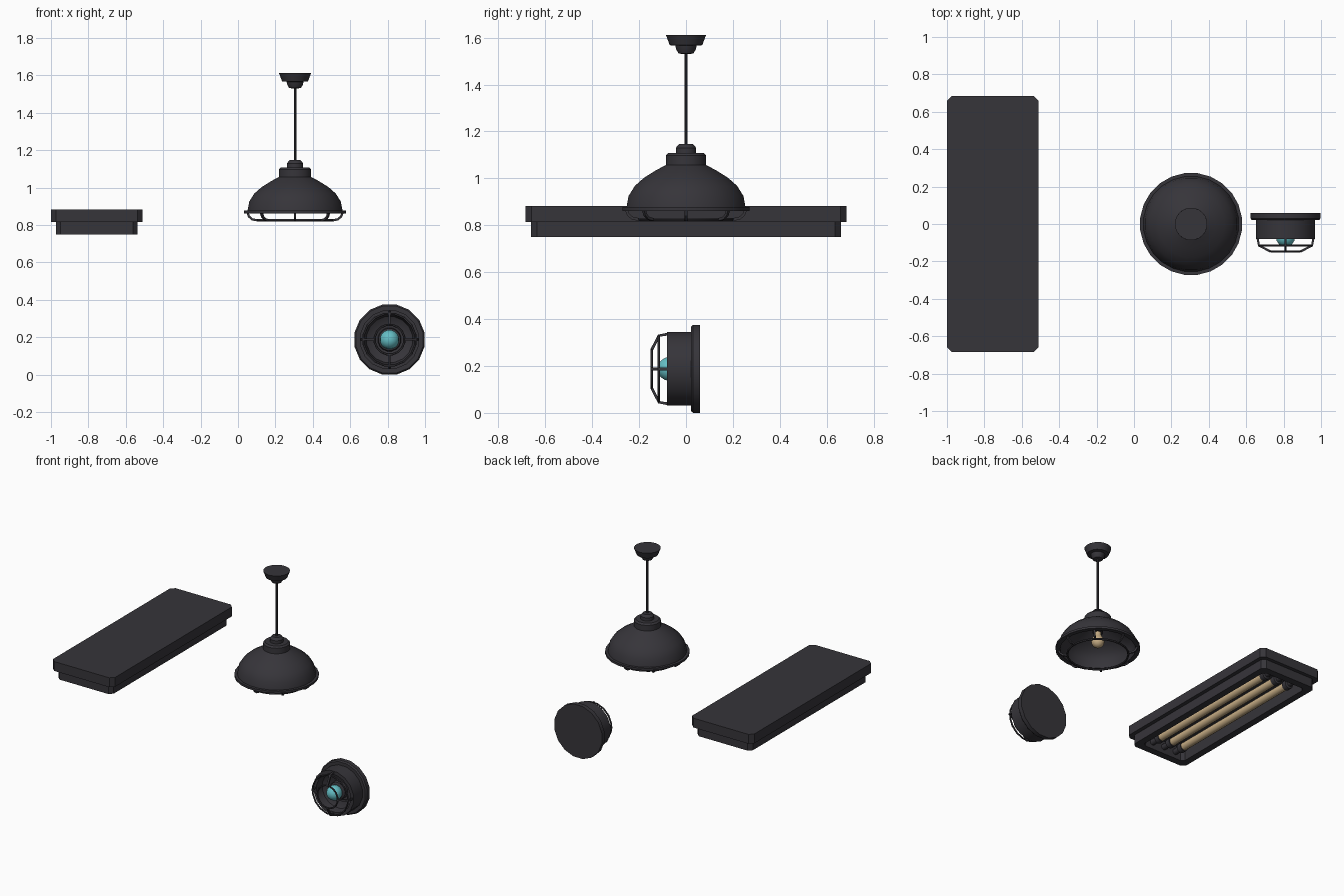
import bpy, bmesh, math
from mathutils import Matrix, Vector

if "Cube" in bpy.data.objects:
    bpy.data.objects.remove(bpy.data.objects["Cube"])


def material(name, rgb):
    m = bpy.data.materials.new(name)
    m.diffuse_color = (*rgb, 1)
    m.use_nodes = True
    m.node_tree.nodes["Principled BSDF"].inputs["Base Color"].default_value = m.diffuse_color
    return m


DARK = material("charcoal metal", (0.037, 0.035, 0.042))
TAN = material("warm bulb", (0.56, 0.41, 0.23))
CYAN = material("cyan bulb", (0.13, 0.52, 0.56))


def finish(name, bm, mat, smooth=35):
    bmesh.ops.remove_doubles(bm, verts=bm.verts, dist=1e-5)
    bmesh.ops.recalc_face_normals(bm, faces=bm.faces)
    me = bpy.data.meshes.new(name)
    bm.to_mesh(me)
    bm.free()
    me.materials.append(mat)
    ob = bpy.data.objects.new(name, me)
    bpy.context.collection.objects.link(ob)
    if smooth:
        bpy.ops.object.select_all(action='DESELECT')
        ob.select_set(True)
        bpy.context.view_layer.objects.active = ob
        bpy.ops.object.shade_smooth_by_angle(angle=math.radians(smooth))
    return ob


def skin_loops(bm, loops, closed=False):
    """Join successive vertex loops with quads."""
    pairs = list(zip(loops, loops[1:])) + ([(loops[-1], loops[0])] if closed else [])
    for a, b in pairs:
        for i in range(len(a)):
            j = (i + 1) % len(a)
            bm.faces.new((a[i], a[j], b[j], b[i]))


def lathe(name, profile, n, frame, mat=DARK, closed=False):
    """Revolve (radius, height) points about the local z axis of frame."""
    bm = bmesh.new()
    loops = []
    for r, z in profile:
        loops.append([bm.verts.new(frame @ Vector((r * math.cos(t), r * math.sin(t), z)))
                      for t in ((i + 0.5) * math.tau / n for i in range(n))])
    skin_loops(bm, loops, closed)
    return finish(name, bm, mat)


def ring(name, radius, z, thick, n, frame):
    prof = [(radius + thick * math.cos(a * math.tau / 6),
             z + thick * math.sin(a * math.tau / 6)) for a in range(6)]
    return lathe(name, prof, n, frame, closed=True)


def bars(name, path, thick, count, frame):
    """Square wires following a (radius, height) path, repeated around the axis."""
    bm = bmesh.new()
    for k in range(count):
        m = frame @ Matrix.Rotation(k * math.tau / count, 4, 'Z')
        loops = []
        for i, (r, z) in enumerate(path):
            p, q = path[max(i - 1, 0)], path[min(i + 1, len(path) - 1)]
            d = Vector((q[0] - p[0], q[1] - p[1])).normalized() * thick
            loops.append([bm.verts.new(m @ Vector((r - d.y * s, thick * t, z + d.x * s)))
                          for s, t in ((-1, -1), (1, -1), (1, 1), (-1, 1))])
        skin_loops(bm, loops)
        bm.faces.new(loops[0])
        bm.faces.new(loops[-1])
    return finish(name, bm, DARK, 0)


def ball(r, z, steps=8):
    return [(r * math.sin(math.pi * i / steps), z - r * math.cos(math.pi * i / steps))
            for i in range(steps + 1)]


# --- Ceiling panel: stepped chamfered housing with a recessed underside
PX = -0.755
bm = bmesh.new()
loops = []
for hx, hy, c, z in [(0.245, 0.685, 0.027, 0.882), (0.245, 0.685, 0.027, 0.815),
                     (0.218, 0.66, 0.025, 0.815), (0.218, 0.66, 0.025, 0.75),
                     (0.17, 0.61, 0.022, 0.75), (0.16, 0.60, 0.022, 0.835)]:
    pts = [(hx, hy - c), (hx - c, hy), (c - hx, hy), (-hx, hy - c),
           (-hx, c - hy), (c - hx, -hy), (hx - c, -hy), (hx, c - hy)]
    loops.append([bm.verts.new((PX + x, y, z)) for x, y in pts])
skin_loops(bm, loops)
bm.faces.new(loops[0])
bm.faces.new(loops[-1])
finish("panel_housing", bm, DARK, 0)

# Three tubes with end sockets
for i in (-1, 0, 1):
    f = Matrix.Translation((PX + 0.095 * i, 0, 0.79)) @ Matrix.Rotation(math.pi / 2, 4, 'X')
    lathe("panel_tube", [(0, -0.53), (0.026, -0.53), (0.026, 0.53), (0, 0.53)], 12, f, TAN)
    for s in (-1, 1):
        lathe("tube_socket", [(0, s * 0.51), (0.032, s * 0.51), (0.032, s * 0.545),
                              (0.02, s * 0.55), (0.02, s * 0.6), (0, s * 0.6)], 12, f)

# --- Pendant lamp
P = Matrix.Translation((0.305, 0, 0))
lathe("pendant_canopy", [(0, 1.612), (0.087, 1.612), (0.07, 1.568), (0.046, 1.566),
                         (0.042, 1.55), (0.032, 1.532), (0, 1.53)], 20, P)
lathe("pendant_rod", [(0, 1.13), (0.0075, 1.13), (0.0075, 1.54), (0, 1.54)], 8, P)
lathe("pendant_cap", [(0, 1.147), (0.03, 1.147), (0.044, 1.13), (0.044, 1.1), (0, 1.1)], 20, P)
lathe("pendant_shade", [(0, 1.108), (0.076, 1.108), (0.087, 1.097), (0.087, 1.057),
                        (0.13, 1.034), (0.18, 1.003), (0.22, 0.968), (0.247, 0.925),
                        (0.256, 0.877), (0.274, 0.877), (0.274, 0.862), (0.244, 0.862),
                        (0.236, 0.92), (0.21, 0.96), (0.17, 0.99), (0.12, 1.02),
                        (0.075, 1.045), (0.075, 1.09), (0, 1.09)], 24, P)
lathe("pendant_socket", [(0, 1.09), (0.035, 1.09), (0.035, 0.985), (0, 0.985)], 16, P)
lathe("pendant_bulb", ball(0.043, 0.918)[:-2] + [(0.022, 0.968), (0.02, 0.99), (0, 0.99)],
      16, P, TAN)
bars("pendant_cage_bars", [(0.254, 0.866), (0.246, 0.845), (0.228, 0.83), (0.195, 0.824)],
     0.006, 8, P)
ring("pendant_cage_ring", 0.198, 0.825, 0.007, 24, P)

# --- Wall lamp, local z pointing to the front
W = Matrix.Translation((0.81, 0, 0.1875)) @ Matrix.Rotation(math.pi / 2, 4, 'X')
lathe("wall_backplate", [(0, -0.06), (0.191, -0.06), (0.191, -0.03), (0.183, -0.021),
                         (0, -0.021)], 16, W)
lathe("wall_housing", [(0, -0.03), (0.16, -0.03), (0.16, 0.08), (0.135, 0.08),
                       (0.125, 0.03), (0.09, 0.01), (0, 0.01)], 16, W)
lathe("wall_socket", [(0, 0), (0.065, 0), (0.06, 0.035), (0.038, 0.045), (0, 0.045)], 16, W)
lathe("wall_bulb", ball(0.052, 0.07), 16, W, CYAN)
bars("wall_cage_bars", [(0.15, 0.07), (0.142, 0.115), (0.08, 0.147)], 0.006, 4, W)
ring("wall_cage_outer_ring", 0.14, 0.116, 0.006, 16, W)
ring("wall_cage_inner_ring", 0.08, 0.146, 0.006, 16, W)
